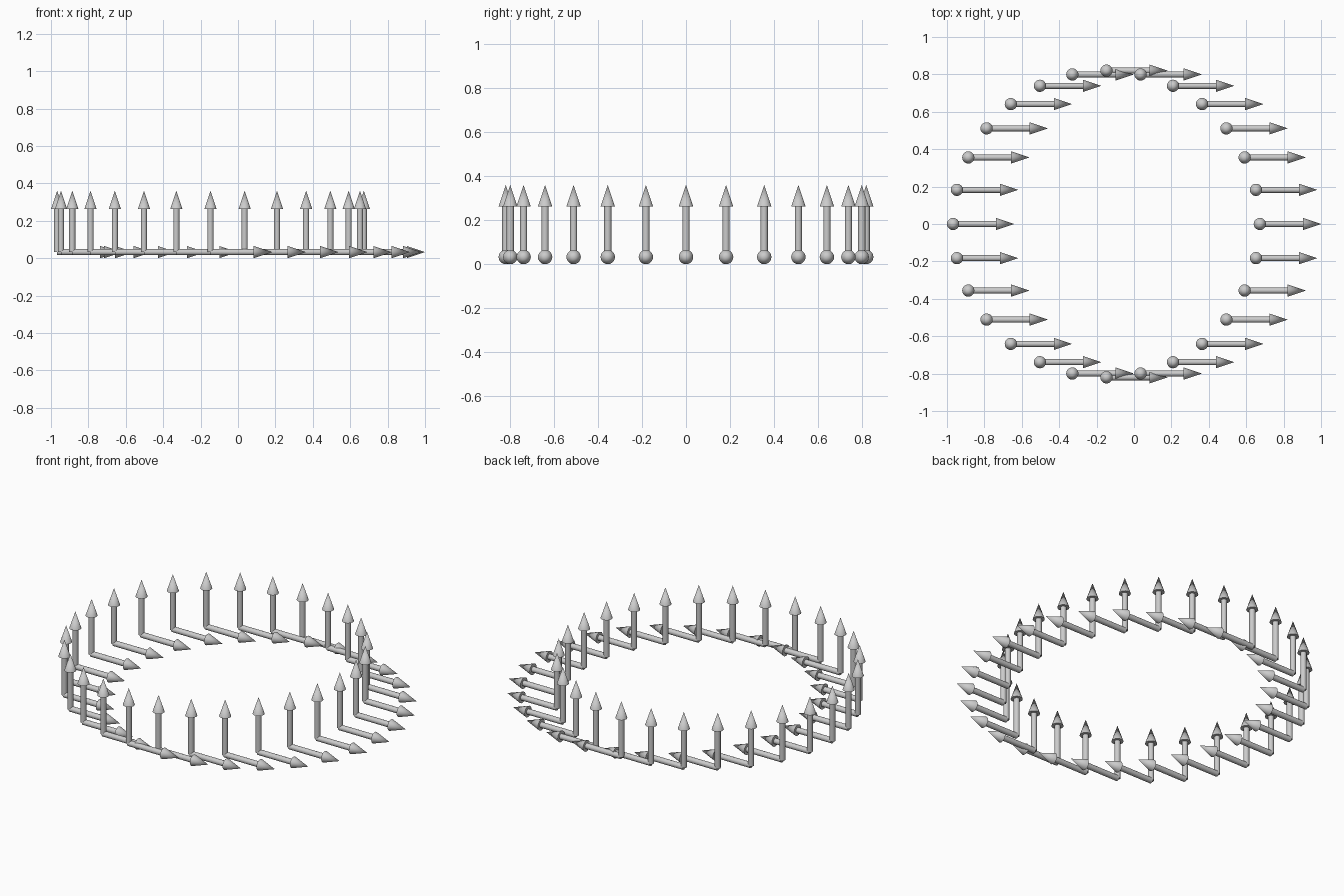
import bpy, bmesh
from math import pi, cos, sin
from mathutils import Matrix, Vector

if "Cube" in bpy.data.objects:
    bpy.data.objects.remove(bpy.data.objects["Cube"])

COUNT = 28           # arrow pairs around the ring
L = 0.328            # arrow length
RING = 2.5 * L       # ring radius
HEAD_R = 0.1 * L
SHAFT_R = 0.05 * L
SIDES = 20
CENTRE = Vector((-1 + HEAD_R + RING, 0, HEAD_R))


def arrow_mesh(name, turn):
    """Arrow along +z from the origin, then rotated: shaft plus cone head."""
    bm = bmesh.new()
    bmesh.ops.create_cone(bm, cap_ends=True, segments=SIDES, radius1=SHAFT_R,
                          radius2=SHAFT_R, depth=0.7 * L,
                          matrix=Matrix.Translation((0, 0, 0.35 * L)))
    bmesh.ops.create_cone(bm, cap_ends=True, segments=SIDES, radius1=HEAD_R,
                          radius2=0, depth=0.3 * L,
                          matrix=Matrix.Translation((0, 0, 0.85 * L)))
    bm.transform(turn)
    # smooth sides, sharp rims
    for f in bm.faces:
        f.smooth = len(f.verts) <= 4
    for e in bm.edges:
        e.smooth = e.calc_face_angle(0) < pi / 6
    me = bpy.data.meshes.new(name)
    bm.to_mesh(me)
    bm.free()
    return me


up = arrow_mesh("up_arrow", Matrix.Identity(4))
side = arrow_mesh("side_arrow", Matrix.Rotation(pi / 2, 4, 'Y'))

# ring of arrow pairs, all pointing the same two ways
for i in range(COUNT):
    a = 2 * pi * i / COUNT
    for me in (up, side):
        ob = bpy.data.objects.new(f"{me.name}_{i + 1}", me)
        ob.location = CENTRE + Vector((RING * cos(a), RING * sin(a), 0))
        bpy.context.collection.objects.link(ob)
